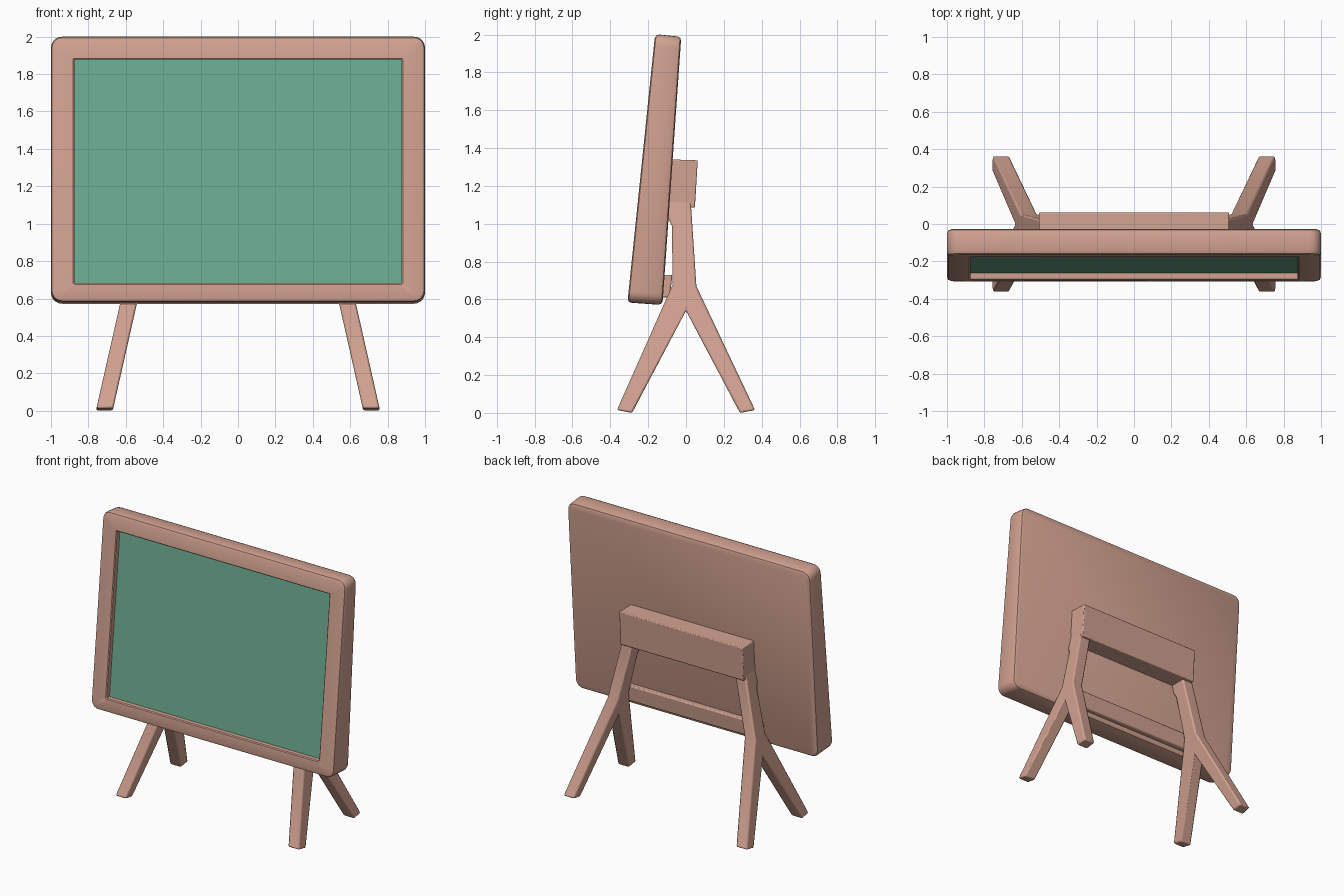
import bpy, bmesh, math

cube = bpy.data.objects.get("Cube")
if cube:
    bpy.data.objects.remove(cube, do_unlink=True)


def material(name, colour):
    m = bpy.data.materials.new(name)
    m.use_nodes = True
    m.diffuse_color = (*colour, 1)
    bsdf = next(n for n in m.node_tree.nodes if n.type == 'BSDF_PRINCIPLED')
    bsdf.inputs["Base Color"].default_value = (*colour, 1)
    return m


wood = material("warm wood", (0.64, 0.36, 0.28))
green = material("chalkboard green", (0.145, 0.41, 0.28))


def finish(name, bm, mats, bevel=0.0):
    bmesh.ops.recalc_face_normals(bm, faces=bm.faces[:])
    mesh = bpy.data.meshes.new(name)
    bm.to_mesh(mesh)
    bm.free()
    for m in mats:
        mesh.materials.append(m)
    ob = bpy.data.objects.new(name, mesh)
    bpy.context.collection.objects.link(ob)
    if bevel:
        mod = ob.modifiers.new("soft edges", 'BEVEL')
        mod.width = bevel
        mod.segments = 2
        mod.limit_method = 'ANGLE'
    bpy.ops.object.select_all(action='DESELECT')
    ob.select_set(True)
    bpy.context.view_layer.objects.active = ob
    bpy.ops.object.shade_smooth_by_angle(angle=math.radians(35))
    return ob


def extrude_profile(name, profile, x0, x1, bevel, lean=lambda z: 0.0):
    """Extrude a side (y, z) profile along x, sliding x with height."""
    bm = bmesh.new()
    ends = [[bm.verts.new((x + lean(z), y, z)) for y, z in profile] for x in (x0, x1)]
    for ring in ends:
        bm.faces.new(ring)
    for i in range(len(profile)):
        j = (i + 1) % len(profile)
        bm.faces.new((ends[0][i], ends[0][j], ends[1][j], ends[1][i]))
    return finish(name, bm, [wood], bevel)


# Board: nested rounded rectangles from the back, round the rim, into the recess
def front_y(z):
    return -0.31 + 0.103 * (z - 0.58)


def back_y(z):
    return -0.125 + 0.07 * (z - 0.57)


def board_ring(bm, half, z0, z1, radius, surface, offset, drop):
    verts = []
    corners = [(1, 1), (-1, 1), (-1, -1), (1, -1)]
    for k, (sx, sz) in enumerate(corners):
        cx = sx * (half - radius)
        cz = z1 - radius if sz > 0 else z0 + radius
        for s in range(6):
            a = math.pi / 2 * (k + s / 5)
            z = cz + radius * math.sin(a)
            verts.append(bm.verts.new((cx + radius * math.cos(a), surface(z) + offset, z - drop)))
    return verts


bm = bmesh.new()
rings = []
for inset, surface, offset, drop in [
        (0.022, back_y, 0.0, 0.01), (0.006, back_y, -0.006, 0.01), (0.0, back_y, -0.022, 0.01),
        (0.0, front_y, 0.022, 0.0), (0.006, front_y, 0.006, 0.0), (0.022, front_y, 0.0, 0.0)]:
    rings.append(board_ring(bm, 1 - inset, 0.582 + inset, 2 - inset, 0.06 - inset,
                            surface, offset, drop))
for grow, offset in [(0.006, 0.0), (0.0, 0.006), (0.0, 0.038)]:
    rings.append(board_ring(bm, 0.875 + grow, 0.682 - grow, 1.878 + grow, 0.004,
                            front_y, offset, 0.0))
bm.faces.new(rings[0])
for a, b in zip(rings, rings[1:]):
    for i in range(len(a)):
        j = (i + 1) % len(a)
        bm.faces.new((a[i], a[j], b[j], b[i]))
bm.faces.new(rings[-1]).material_index = 1
finish("chalkboard", bm, [wood, green])

# Y-shaped legs, leaning inwards as they rise
leg = [(-0.365, 0.015), (-0.285, 0.0), (0, 0.54), (0.285, 0.0), (0.365, 0.015),
       (0.055, 0.67), (0.025, 1.12), (-0.095, 1.12), (-0.095, 1.03), (-0.075, 0.99),
       (-0.07, 0.68)]
for side, name in ((1, "left_leg"), (-1, "right_leg")):
    extrude_profile(name, leg, side * 0.67, side * 0.76, 0.01,
                    lambda z, s=side: -s * 0.226 * z)

# Upper crossbar and the lower ledge behind the board
extrude_profile("upper_crossbar", [(-0.1, 1.085), (0.047, 1.085), (0.062, 1.335), (-0.085, 1.34)],
                -0.508, 0.508, 0.006)
extrude_profile("lower_crossbar", [(-0.14, 0.61), (-0.085, 0.61), (-0.072, 0.73), (-0.13, 0.73)],
                -0.56, 0.56, 0.008)
